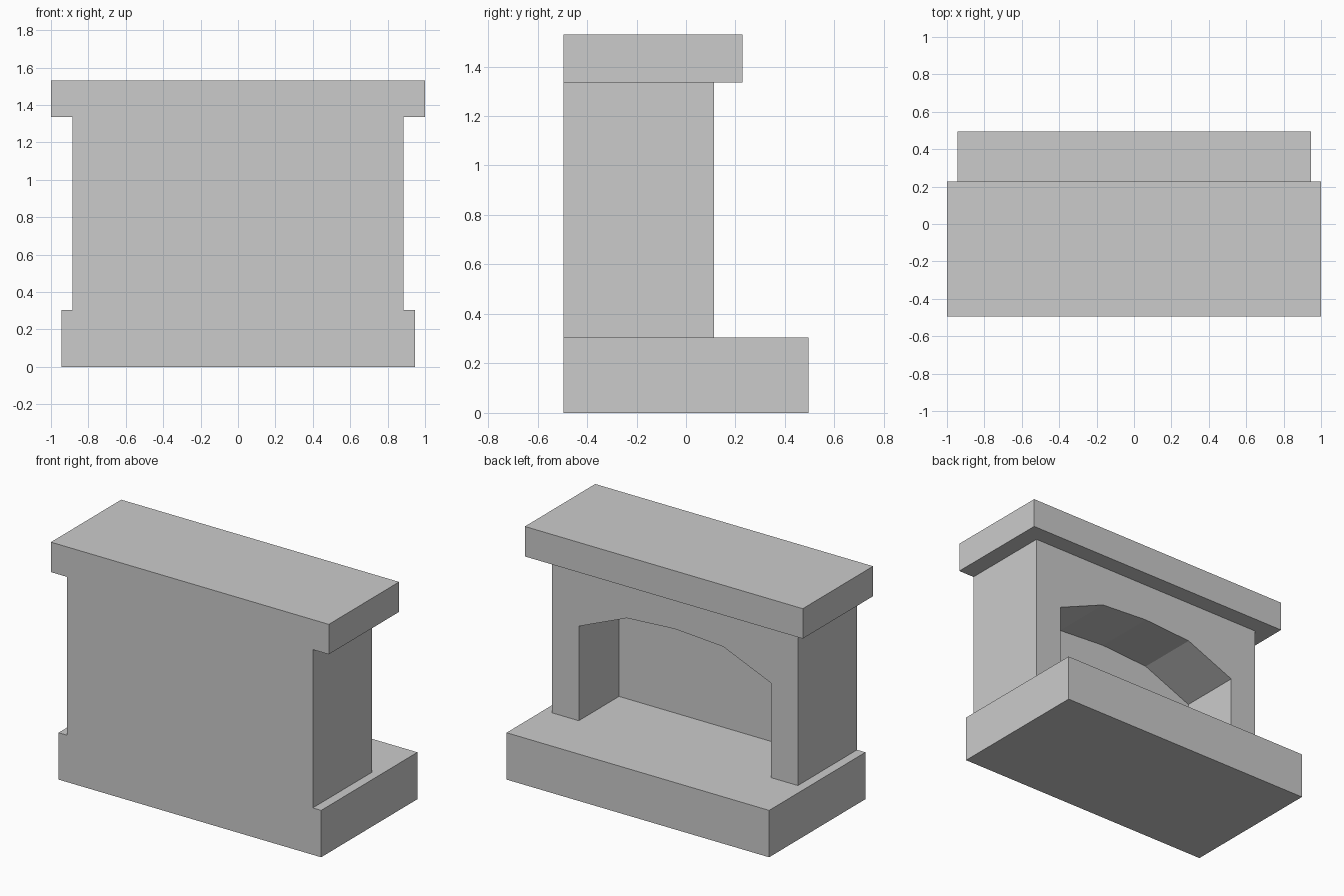
import bpy, bmesh

if "Cube" in bpy.data.objects:
    bpy.data.objects.remove(bpy.data.objects["Cube"])

BACK_Y = -0.495          # flat wall side shared by all parts
BASE_TOP, SHELF_BOTTOM = 0.305, 1.335


def finish(bm, name):
    bmesh.ops.recalc_face_normals(bm, faces=bm.faces[:])
    mesh = bpy.data.meshes.new(name)
    bm.to_mesh(mesh)
    bm.free()
    obj = bpy.data.objects.new(name, mesh)
    bpy.context.collection.objects.link(obj)
    return obj


def slab(name, half_width, y1, z0, z1):
    bm = bmesh.new()
    bmesh.ops.create_cube(bm, size=1)
    bmesh.ops.scale(bm, vec=(2 * half_width, y1 - BACK_Y, z1 - z0), verts=bm.verts)
    bmesh.ops.translate(bm, vec=(0, (y1 + BACK_Y) / 2, (z0 + z1) / 2), verts=bm.verts)
    return finish(bm, name)


def ring(bm, profile, y):
    return [bm.verts.new((x, y, z)) for x, z in profile]


def bridge(bm, a, b, closed=False):
    n = len(a)
    for i in range(n if closed else n - 1):
        j = (i + 1) % n
        bm.faces.new((a[i], a[j], b[j], b[i]))


# Hearth base and mantel shelf
slab("hearth_base", 0.945, 0.495, 0, BASE_TOP)
slab("mantel_shelf", 1.0, 0.228, SHELF_BOTTOM, 1.53)

# Chimney breast with a faceted arched firebox recess
outer = [(-0.885, BASE_TOP), (-0.885, SHELF_BOTTOM), (0.885, SHELF_BOTTOM), (0.885, BASE_TOP)]
half_arch = [(0.692, BASE_TOP), (0.692, 0.92), (0.347, 1.065)]
arch = half_arch + [(0, 1.087)] + [(-x, z) for x, z in reversed(half_arch)]

bm = bmesh.new()
outer_open = ring(bm, outer, 0.114)
outer_wall = ring(bm, outer, BACK_Y)
arch_open = ring(bm, arch, 0.114)
arch_back = ring(bm, arch, -0.30)
bm.faces.new(outer_open + arch_open)      # arched surround
bm.faces.new(outer_wall)                  # flat wall side
bm.faces.new(arch_back)                   # firebox back
bridge(bm, outer_open, outer_wall)        # outer sides and top
bridge(bm, arch_open, arch_back)          # firebox sides and vault
finish(bm, "chimney_breast")
